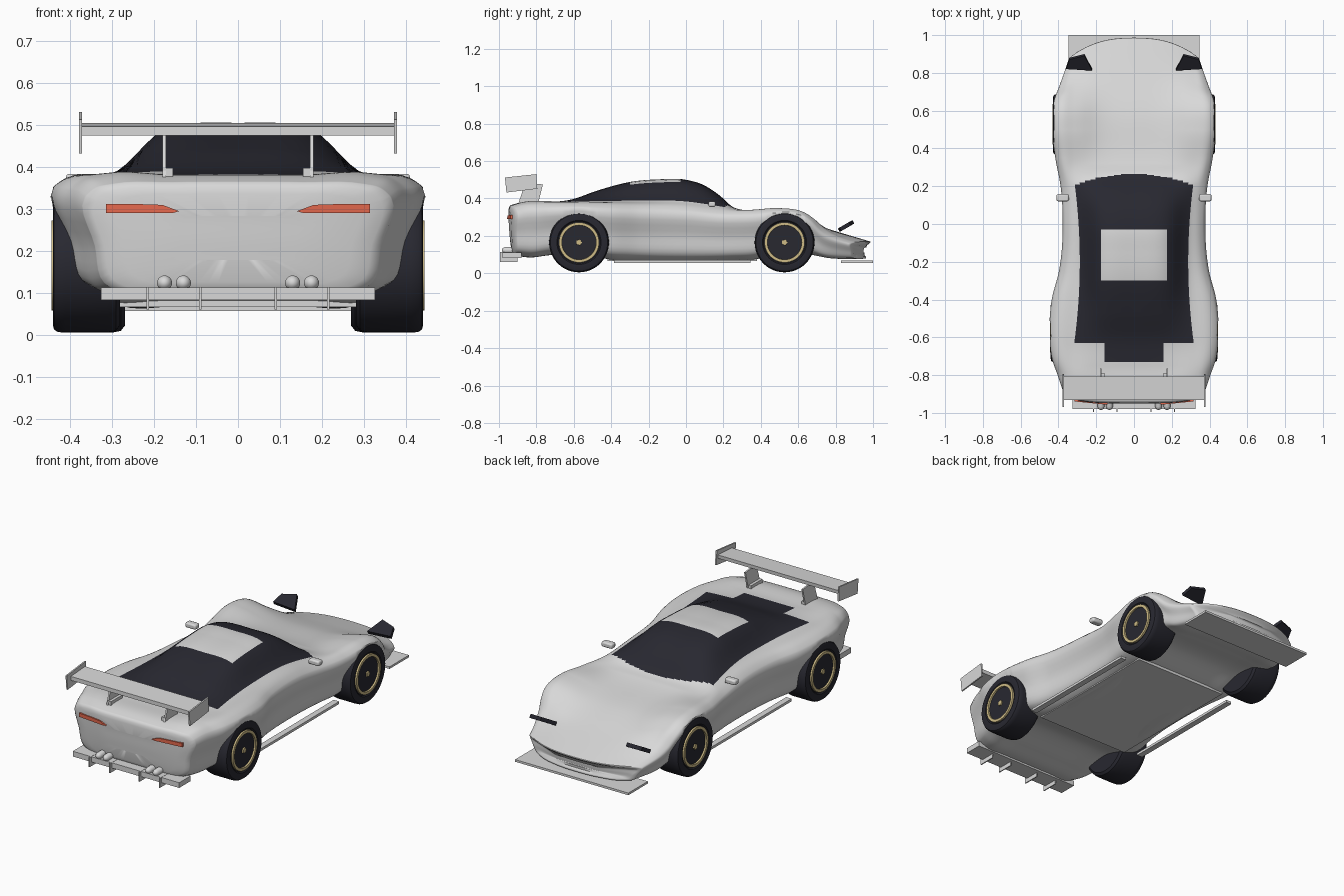
import bpy, bmesh, math
from mathutils import Vector

if "Cube" in bpy.data.objects:
    bpy.data.objects.remove(bpy.data.objects["Cube"])


def material(name, rgb):
    m = bpy.data.materials.new(name)
    m.diffuse_color = (*rgb, 1)
    m.use_nodes = True
    m.node_tree.nodes["Principled BSDF"].inputs["Base Color"].default_value = m.diffuse_color
    return m


PAINT = material("silver_paint", (0.69, 0.69, 0.69))
DARK = material("dark_glass_rubber", (0.021, 0.021, 0.03))
ORANGE = material("orange_lamp", (0.78, 0.14, 0.075))
GOLD = material("gold_trim", (0.62, 0.50, 0.24))


def finish(name, bm, mats, angle=35):
    bmesh.ops.recalc_face_normals(bm, faces=bm.faces)
    me = bpy.data.meshes.new(name)
    bm.to_mesh(me)
    bm.free()
    for m in mats:
        me.materials.append(m)
    for p in me.polygons:
        p.use_smooth = True
    me.set_sharp_from_angle(angle=math.radians(angle))
    ob = bpy.data.objects.new(name, me)
    bpy.context.collection.objects.link(ob)
    return ob


def slab(name, pts, vec, mat):
    """Extrude a planar outline along a vector."""
    bm = bmesh.new()
    a = [bm.verts.new(p) for p in pts]
    b = [bm.verts.new(Vector(p) + Vector(vec)) for p in pts]
    bm.faces.new(a)
    bm.faces.new(b)
    n = len(a)
    for i in range(n):
        bm.faces.new((a[i], a[(i + 1) % n], b[(i + 1) % n], b[i]))
    return finish(name, bm, [mat])


def box(name, x0, x1, y0, y1, z0, z1, mat=PAINT):
    return slab(name, [(x0, y0, z0), (x1, y0, z0), (x1, y1, z0), (x0, y1, z0)],
                (0, 0, z1 - z0), mat)


def lathe(name, profile, centre, axis, mat, steps=48, side=1):
    """Spin (along, radius) points about an axis through centre."""
    bm = bmesh.new()
    c, rings = Vector(centre), []
    for k in range(steps):
        t = 2 * math.pi * k / steps
        u, v = math.cos(t), math.sin(t)
        rings.append([bm.verts.new(c + (Vector((side * a, r * u, r * v)) if axis == 'x'
                                        else Vector((r * u, a, r * v))))
                      for a, r in profile])
    for k in range(steps):
        p, q = rings[k], rings[(k + 1) % steps]
        for i in range(len(profile) - 1):
            bm.faces.new((p[i], p[i + 1], q[i + 1], q[i]))
    bmesh.ops.remove_doubles(bm, verts=bm.verts, dist=1e-5)
    return finish(name, bm, [mat])


def hermite(p, q, mp, mq, d, t):
    return (p * (2*t**3 - 3*t**2 + 1) + mp * (d * (t**3 - 2*t**2 + t))
            + q * (3*t**2 - 2*t**3) + mq * (d * (t**3 - t**2)))


def tangent(a, b, c, d0, d1):
    return ((b - a) * (d1 / d0) + (c - b) * (d0 / d1)) / (d0 + d1)


def curve(pts, y):
    """Smooth value at y through (y, value) keys."""
    y = min(max(y, pts[0][0]), pts[-1][0])
    i = next(k for k in range(len(pts) - 1) if y <= pts[k + 1][0])

    def slope(k):
        if k in (0, len(pts) - 1):
            j = 0 if k == 0 else k - 1
            return (pts[j + 1][1] - pts[j][1]) / (pts[j + 1][0] - pts[j][0])
        a, b, c = pts[k - 1:k + 2]
        return tangent(a[1], b[1], c[1], b[0] - a[0], c[0] - b[0])
    d = pts[i + 1][0] - pts[i][0]
    return hermite(pts[i][1], pts[i + 1][1], slope(i), slope(i + 1), d, (y - pts[i][0]) / d)


# Body guide curves along the length
WIDTH = [(-.95, .36), (-.9, .378), (-.8, .405), (-.7, .43), (-.55, .441), (-.4, .428), (-.25, .39),
         (0, .37), (.2, .382), (.35, .41), (.5, .428), (.62, .424), (.75, .405), (.9, .375), (.985, .345)]
SHOULDER = [(-.95, .345), (-.9, .362), (-.8, .369), (-.6, .373), (-.3, .365), (0, .356), (.2, .335),
            (.35, .335), (.5, .344), (.6, .334), (.7, .293), (.8, .238), (.9, .195), (.985, .165)]
EDGE = [(-.95, .355), (-.9, .371), (-.63, .382), (-.3, .388), (0, .384), (.2, .355), (.3, .338),
        (.5, .341), (.6, .327), (.7, .284), (.8, .233), (.9, .195), (.985, .168)]
CENTRE = [(-.95, .36), (-.9, .375), (-.75, .38), (-.62, .393), (-.47, .443), (-.3, .487), (-.15, .501),
          (0, .499), (.1, .468), (.18, .415), (.25, .355), (.32, .335), (.6, .287), (.8, .225), (.985, .17)]
FLOOR = [(-.95, .1), (-.85, .09), (-.75, .1), (-.57, .12), (-.4, .078), (-.3, .073), (.25, .073),
         (.36, .078), (.53, .12), (.7, .1), (.8, .085), (.985, .078)]
WHEELS = ((-.572, .441, "rear"), (.527, .429, "front"))
SUB = 5


def smooth(a, b, y):
    t = min(max((y - a) / (b - a), 0), 1)
    return t * t * (3 - 2 * t)


def half_section(y):
    w, zs, ze, zc, zb = (curve(c, y) for c in (WIDTH, SHOULDER, EDGE, CENTRE, FLOOR))
    h = zs - zb
    xg = min(.287 + .028 * ((y + .2) / .42) ** 2, .315, .82 * w)
    xr = .155 + .02 * min(max((y + .6) / .3, 0), 1)
    key = [(0, zb), (.4 * w, zb), (.76 * w, zb + .01 * h), (.875 * w, zb + .1 * h), (.935 * w, zb + .45 * h),
           (w, zb + .91 * h), (.93 * w, zs), (xg, ze), (xr, ze + .86 * (zc - ze)), (0, zc)]
    key = [Vector(k) for k in key]
    ext = [Vector((-key[1].x, key[1].y))] + key + [Vector((-key[-2].x, key[-2].y))]
    dist = [max((ext[i + 1] - ext[i]).length, 1e-4) for i in range(len(ext) - 1)]
    m = [tangent(ext[i - 1], ext[i], ext[i + 1], dist[i - 1], dist[i]) for i in range(1, len(ext) - 1)]
    out = [hermite(key[i], key[i + 1], m[i], m[i + 1], dist[i + 1], s / SUB)
           for i in range(len(key) - 1) for s in range(SUB)] + [key[-1]]
    # Ease the flanks in behind the wheels
    for p in out:
        for wy, wx, _ in WHEELS:
            d = math.hypot(y - wy, p.y - .165)
            if d < .2:
                p.x = min(p.x, wx - .006 + .03 * smooth(.155, .2, d))
    return out, zb, zc


# Body shell: lofted sections, rounded tail, shallow nose mouth
stations = [(-.945, -.951, .4, .4), (-.945, -.950, .8, .8), (-.945, -.947, .94, .92)]
stations += [(i / 200, i / 200, 1, 1) for i in range(-188, 198)]
stations += [(.985, .987, .98, .93), (.985, .984, .93, .76), (.985, .974, .86, .6), (.985, .972, .4, .3)]
bm = bmesh.new()
rings = []
for src, y, sx, sz in stations:
    half, zb, zc = half_section(src)
    mid = (zb + zc) / 2
    full = half + [Vector((-p.x, p.y)) for p in half[-2:0:-1]]
    ring = []
    for p in full:
        x, z = p.x * sx, mid + (p.y - mid) * sz
        low = min(max((zc - z) / (zc - zb), 0), 1)
        nose, tail = smooth(.6, .985, y), smooth(-.7, -.945, y)
        yy = y - nose * (.11 * (abs(x) / .35) ** 2.5 + .025 * low)
        yy += tail * (.03 * (abs(x) / .35) ** 4 + .02 * low * low)
        ring.append(bm.verts.new((x, yy, z)))
    rings.append(ring)
n = len(rings[0])
for k in range(len(rings) - 1):
    y = (stations[k][1] + stations[k + 1][1]) / 2
    for i in range(n):
        j = (i + 1) % n
        f = bm.faces.new((rings[k][i], rings[k][j], rings[k + 1][j], rings[k + 1][i]))
        seg = min(i, n - 1 - i) // SUB
        x = abs(f.calc_center_median().x)
        glass = seg >= 7 and -.63 < y < .265 - .6 * x * x
        tail_glass = seg == 8 and -.73 < y < -.6
        roof = seg == 8 and -.3 < y < -.03
        f.material_index = int((glass or tail_glass) and not roof)
# Close both ends with strips across from bottom to top
for r in (rings[0], rings[-1]):
    h = n // 2
    for i in range(h):
        quad = list(dict.fromkeys((r[i], r[i + 1], r[(n - i - 1) % n], r[(n - i) % n])))
        bm.faces.new(quad)
finish("body", bm, [PAINT, DARK], 50)

# Wheels with gold rim ring and hub
TYRE = [(-.16, 0), (-.16, .143), (-.15, .156), (-.13, .16), (-.03, .16), (-.012, .159), (-.003, .153),
        (0, .143), (0, .118), (-.006, .112), (-.006, 0)]
RING = [(-.01, .091), (.003, .092), (.003, .107), (-.01, .108), (-.01, .091)]
for s, side in ((1, "right"), (-1, "left")):
    for y, x, end in WHEELS:
        c = (s * x, y, .165)
        lathe(f"{end}_{side}_wheel", TYRE, c, 'x', DARK, side=s)
        lathe(f"{end}_{side}_rim_ring", RING, c, 'x', GOLD, side=s)
        lathe(f"{end}_{side}_hub", [(-.01, 0), (-.01, .017), (.001, .016), (.001, 0)], c, 'x', GOLD, 5, s)

    # Side skirt
    box(f"{side}_skirt", s * .345, s * .378, -.385, .345, .056, .07)
    # Door mirror
    mirror = box(f"{side}_mirror", s * .345, s * .41, .12, .158, .355, .383)
    bev = mirror.modifiers.new("round", 'BEVEL')
    bev.width, bev.segments = .008, 2
    # Raised headlamp
    slab(f"{side}_headlamp", [(s * .222, .822, .221), (s * .36, .83, .226),
                              (s * .343, .88, .255), (s * .262, .9, .266)], (0, -.01, .018), DARK)
    # Tail lamp, following the curved tail
    slab(f"{side}_tail_lamp", [(s * x, -.957 + .1 * (x - .14), z) for x, z in
                               ((.14, .294), (.155, .29), (.315, .29), (.315, .311), (.24, .311), (.18, .309))],
         (0, .05, 0), ORANGE)
    # Wing struts and feet
    slab(f"{side}_wing_strut", [(s * .171, -.895, .375), (s * .171, -.79, .375),
                                (s * .171, -.765, .475), (s * .171, -.86, .485)], (s * .009, 0, 0), PAINT)
    box(f"{side}_strut_foot", s * .155, s * .18, -.89, -.79, .365, .397)
    # Wing end plate
    slab(f"{side}_wing_end_plate", [(s * .371, -.96, .432), (s * .371, -.795, .452),
                                    (s * .371, -.80, .53), (s * .371, -.968, .512)],
         (s * .008, 0, 0), PAINT)
    # Exhaust tips and diffuser fins
    for x in (.13, .175):
        lathe("exhaust_tip", [(-.985, 0), (-.983, .007), (-.978, .013), (-.968, .018), (-.88, .018), (-.88, 0)],
              (s * x, 0, .123), 'y', PAINT, 20)
    for x in (.09, .215):
        box("diffuser_fin", s * x - .003, s * x + .003, -.995, -.9, .06, .113)

# Wing blade
slab("wing_blade", [(-.371, -.932, .474), (-.371, -.81, .484), (-.371, -.808, .504),
                    (-.371, -.932, .496)], (.742, 0, 0), PAINT)
# Rear bumper shelf, front splitter, floor panel
box("rear_shelf", -.326, .326, -.98, -.88, .083, .112)
box("front_splitter", -.347, .347, .83, 1.0, .056, .068)
box("floor_panel", -.285, .285, -.42, .38, .066, .085)
